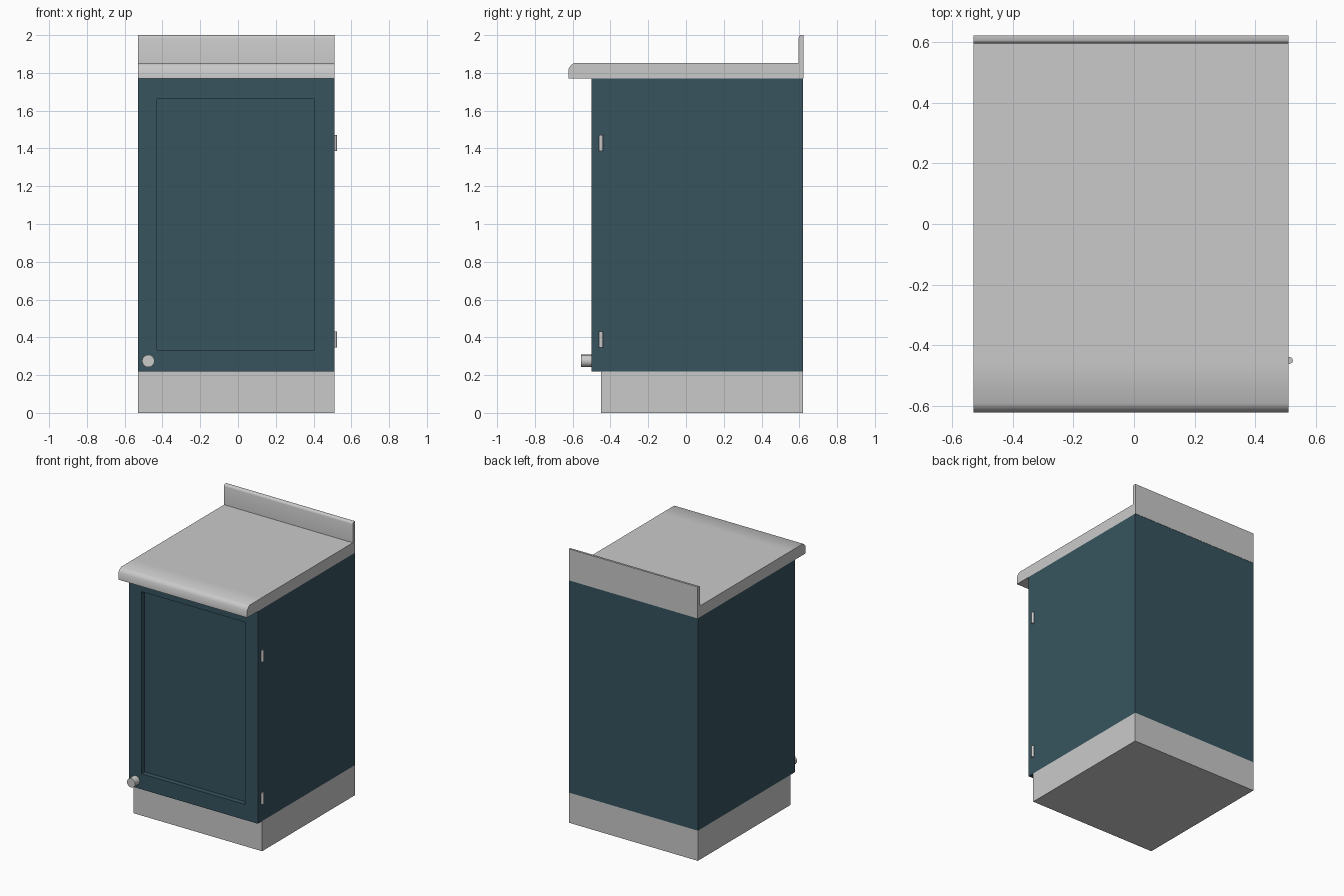
import bpy, bmesh, math

if "Cube" in bpy.data.objects:
    bpy.data.objects.remove(bpy.data.objects["Cube"])

X0, X1 = -0.53, 0.51


def material(name, rgb):
    m = bpy.data.materials.new(name)
    m.diffuse_color = (*rgb, 1)
    m.use_nodes = True
    m.node_tree.nodes["Principled BSDF"].inputs["Base Color"].default_value = m.diffuse_color
    return m


GREY = material("light grey", (0.59, 0.59, 0.59))
TEAL = material("dark teal", (0.038, 0.088, 0.114))


def finish(name, bm, mat, smooth=None):
    bmesh.ops.recalc_face_normals(bm, faces=bm.faces)
    me = bpy.data.meshes.new(name)
    bm.to_mesh(me)
    bm.free()
    me.materials.append(mat)
    ob = bpy.data.objects.new(name, me)
    bpy.context.collection.objects.link(ob)
    if smooth:
        bpy.ops.object.select_all(action='DESELECT')
        ob.select_set(True)
        bpy.context.view_layer.objects.active = ob
        bpy.ops.object.shade_smooth_by_angle(angle=math.radians(smooth))
    return ob


def extrude_x(name, profile, mat, smooth=None):
    """Extrude a (y, z) outline across the cabinet width."""
    bm = bmesh.new()
    face = bm.faces.new([bm.verts.new((X0, y, z)) for y, z in profile])
    ext = bmesh.ops.extrude_face_region(bm, geom=[face])["geom"]
    bmesh.ops.translate(bm, vec=(X1 - X0, 0, 0),
                        verts=[v for v in ext if isinstance(v, bmesh.types.BMVert)])
    return finish(name, bm, mat, smooth)


def slab(name, y0, y1, z0, z1, mat):
    return extrude_x(name, [(y0, z0), (y1, z0), (y1, z1), (y0, z1)], mat)


def cylinder(name, loc, radius, depth, sides, along_y, mat):
    bm = bmesh.new()
    bmesh.ops.create_cone(bm, cap_ends=True, segments=sides,
                          radius1=radius, radius2=radius, depth=depth)
    ob = finish(name, bm, mat, 50)
    ob.location = loc
    if along_y:
        ob.rotation_euler.x = math.pi / 2
    return ob


# Plinth and cabinet body
slab("plinth", -0.45, 0.62, 0, 0.22, GREY)
slab("cabinet_body", -0.45, 0.62, 0.22, 1.77, TEAL)

# Door: frame ring around a recessed panel
bm = bmesh.new()
YF, YP, YB = -0.5, -0.462, -0.45


def ring(x0, x1, z0, z1, y):
    return [bm.verts.new((x, y, z)) for x, z in
            ((x0, z0), (x1, z0), (x1, z1), (x0, z1))]


loops = [ring(X0, X1, 0.22, 1.77, YB), ring(X0, X1, 0.22, 1.77, YF),
         ring(-0.43, 0.405, 0.333, 1.663, YF), ring(-0.43, 0.405, 0.333, 1.663, YP)]
for a, b in zip(loops, loops[1:]):
    for i in range(4):
        j = (i + 1) % 4
        bm.faces.new((a[i], a[j], b[j], b[i]))
bm.faces.new(loops[0])
bm.faces.new(loops[-1])
finish("door", bm, TEAL)

# Countertop with rounded front lip and backsplash
extrude_x("countertop", [
    (-0.622, 1.77), (0.622, 1.77), (0.622, 2.0), (0.606, 2.0), (0.599, 1.996),
    (0.596, 1.985), (0.596, 1.852), (-0.45, 1.852), (-0.592, 1.852),
    (-0.609, 1.841), (-0.622, 1.822)], GREY, 50)

# Knob and hinges
cylinder("door_knob", (-0.475, -0.525, 0.275), 0.033, 0.06, 16, True, GREY)
for label, z in (("lower", 0.388), ("upper", 1.428)):
    cylinder(label + "_hinge", (0.513, -0.45, z), 0.0115, 0.084, 8, False, GREY)
